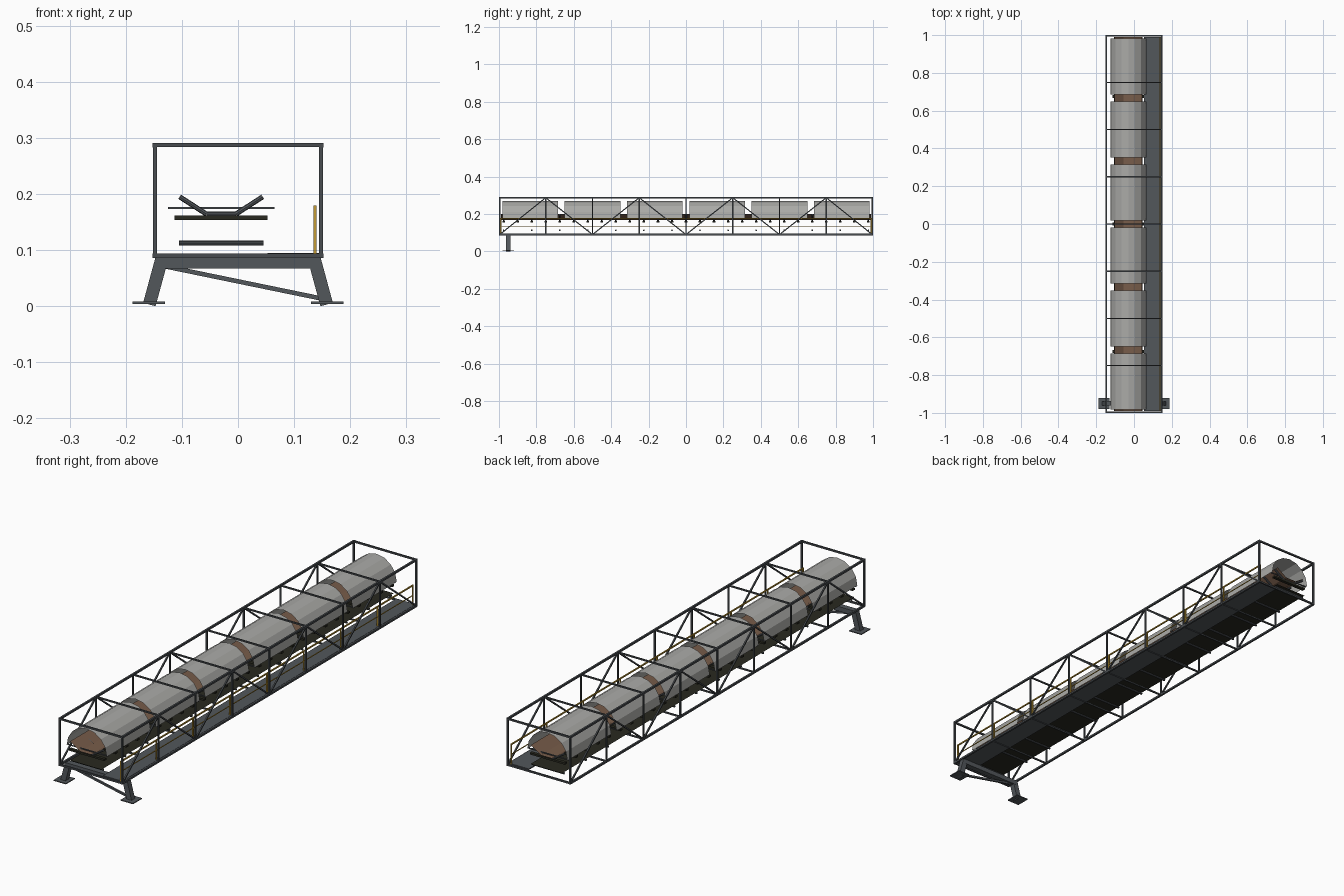
import bpy, bmesh, math
from mathutils import Vector, Matrix

if "Cube" in bpy.data.objects:
    bpy.data.objects.remove(bpy.data.objects["Cube"])


def material(name, rgb):
    m = bpy.data.materials.new(name)
    m.diffuse_color = (*rgb, 1)
    m.use_nodes = True
    m.node_tree.nodes["Principled BSDF"].inputs["Base Color"].default_value = m.diffuse_color
    return m


FRAME = material("dark frame steel", (0.065, 0.073, 0.08))
STEEL = material("grey steel", (0.085, 0.095, 0.105))
HOOD = material("pale sheet metal", (0.40, 0.40, 0.385))
YELLOW = material("safety yellow", (0.55, 0.33, 0.035))
BROWN = material("brown ore belt", (0.19, 0.11, 0.07))
BLACK = material("black rubber", (0.022, 0.022, 0.014))


def part(name, mat, build):
    bm = bmesh.new()
    build(bm)
    me = bpy.data.meshes.new(name)
    bm.to_mesh(me)
    bm.free()
    me.materials.append(mat)
    ob = bpy.data.objects.new(name, me)
    bpy.context.collection.objects.link(ob)
    return ob


def bar(bm, a, b, w, h=None, sides=0):
    """Box (or cylinder when sides is given) from a to b; w across, h along y."""
    a, b = Vector(a), Vector(b)
    d = (b - a).normalized()
    ref = Vector((0, 1, 0)) if abs(d.y) < 0.99 else Vector((0, 0, 1))
    u = ref.cross(d).normalized()
    v = d.cross(u)
    m = Matrix((u, v, d)).transposed().to_4x4()
    m.translation = (a + b) / 2
    n = (b - a).length
    if sides:
        bmesh.ops.create_cone(bm, cap_ends=True, segments=sides, radius1=w / 2,
                              radius2=w / 2, depth=n, matrix=m)
    else:
        bmesh.ops.create_cube(bm, size=1, matrix=m @ Matrix.Diagonal((w, h or w, n, 1)))


def box(bm, x0, x1, y0, y1, z0, z1):
    m = Matrix.Translation(((x0 + x1) / 2, (y0 + y1) / 2, (z0 + z1) / 2))
    bmesh.ops.create_cube(bm, size=1, matrix=m @ Matrix.Diagonal((x1 - x0, y1 - y0, z1 - z0, 1)))


def sheet(bm, profile, y0, y1):
    """Open sheet: an xz profile swept along y."""
    rows = [[bm.verts.new((x, y, z)) for x, z in profile] for y in (y0, y1)]
    for i in range(len(profile) - 1):
        bm.faces.new((rows[0][i], rows[0][i + 1], rows[1][i + 1], rows[1][i]))


X, ZB, ZT, CX = 0.148, 0.09, 0.287, -0.03
PANELS = [max(-0.996, min(0.996, -1 + 0.25 * i)) for i in range(9)]


# Truss: four chords, posts, cross bars and zigzag diagonals
def chords(bm):
    for x in (-X, X):
        for z in (ZB, ZT):
            bar(bm, (x, -1, z), (x, 1, z), 0.008)


def posts(bm):
    for y in PANELS:
        w = 0.007 if abs(y) > 0.9 else 0.006
        for x in (-X, X):
            bar(bm, (x, y, ZB), (x, y, ZT), w)
        for z in (ZB, ZT):
            bar(bm, (-X, y, z), (X, y, z), w)


def diagonals(bm):
    for x in (-X, X):
        for i in range(8):
            z0, z1 = (ZB, ZT) if i % 2 == 0 else (ZT, ZB)
            bar(bm, (x, PANELS[i], z0), (x, PANELS[i + 1], z1), 0.006)


part("truss_chords", FRAME, chords)
part("truss_posts_and_crossbars", FRAME, posts)
part("truss_diagonals", FRAME, diagonals)


# Support bent near the front end
def bent(bm):
    y = -0.95
    box(bm, -0.145, 0.145, y - 0.012, y + 0.012, 0.067, 0.087)
    for s in (-1, 1):
        bar(bm, (s * 0.136, y, 0.084), (s * 0.158, y, 0.003), 0.023, 0.023)
    bar(bm, (-0.13, y, 0.071), (0.152, y, 0.013), 0.008)


def feet(bm):
    for s in (-0.159, 0.159):
        box(bm, s - 0.029, s + 0.029, -0.98, -0.92, 0.004, 0.008)


part("support_bent", STEEL, bent)
part("foot_plates", STEEL, feet)

# Walkway and handrail
part("walkway", STEEL, lambda bm: box(bm, 0.053, 0.144, -0.99, 0.99, 0.090, 0.095))


def handrail(bm):
    x = 0.137
    bar(bm, (x, -0.99, 0.177), (x, 0.99, 0.177), 0.005)
    bar(bm, (x, -0.99, 0.134), (x, 0.99, 0.134), 0.003)
    for y in PANELS:
        y = max(-0.988, min(0.988, y))
        bar(bm, (x, y, 0.092), (x, y, 0.178), 0.005)


part("handrail", YELLOW, handrail)

# Troughed carrying belt and flat return belt
part("carrying_belt", BROWN, lambda bm: sheet(
    bm, [(-0.103, 0.2), (-0.056, 0.169), (-0.004, 0.169), (0.043, 0.2)], -0.99, 0.99))
part("return_belt", BLACK, lambda bm: sheet(
    bm, [(-0.105, 0.118), (0.045, 0.118)], -0.99, 0.99))

STATIONS = [-0.975 + 1.95 * i / 26 for i in range(27)]


# Idlers: three rollers on a base beam at each station
def rollers(bm):
    for y in STATIONS:
        bar(bm, (CX - 0.026, y, 0.164), (CX + 0.026, y, 0.164), 0.009, sides=8)
        for s in (-1, 1):
            bar(bm, (CX + s * 0.026, y, 0.164), (CX + s * 0.074, y, 0.195), 0.009, sides=8)


def idler_bases(bm):
    for y in STATIONS:
        box(bm, CX - 0.083, CX + 0.083, y - 0.007, y + 0.007, 0.154, 0.162)


def return_rollers(bm):
    for y in STATIONS[::2]:
        bar(bm, (-0.105, y, 0.1125), (0.045, y, 0.1125), 0.009, sides=8)


part("carrying_rollers", STEEL, rollers)
part("idler_base_beams", BLACK, idler_bases)
part("return_rollers", FRAME, return_rollers)

# Six half-round hoods, each with thin tie bars
HOODS = [(i - 2.5) / 3 for i in range(6)]
ARC = [(CX + 0.095 * math.cos(math.pi * k / 8), 0.175 + 0.095 * math.sin(math.pi * k / 8))
       for k in range(9)]


def hoods(bm):
    for y in HOODS:
        sheet(bm, ARC, y - 0.149, y + 0.149)


def ties(bm):
    for y in HOODS:
        for s in (-0.14, 0.14):
            bar(bm, (CX - 0.095, y + s, 0.175), (CX + 0.095, y + s, 0.175), 0.004)


part("belt_hoods", HOOD, hoods)
part("hood_tie_bars", STEEL, ties)
